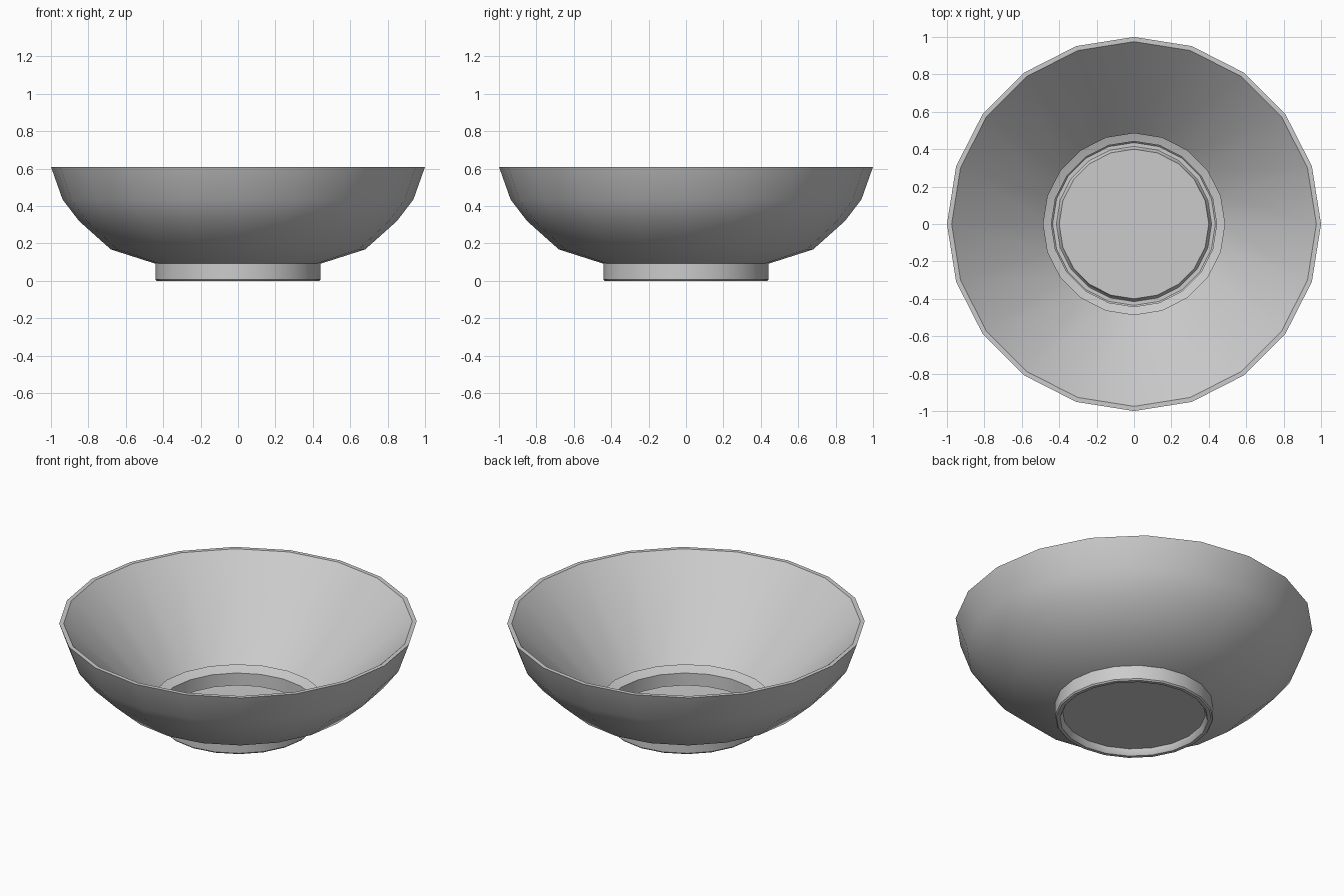
import bpy, bmesh, math

if "Cube" in bpy.data.objects:
    bpy.data.objects.remove(bpy.data.objects["Cube"])

SIDES = 20

# Lathe a radius/height profile around z
def lathe(name, profile):
    bm = bmesh.new()
    rings = []
    for r, z in profile:
        rings.append([bm.verts.new((r * math.cos(2 * math.pi * i / SIDES),
                                    r * math.sin(2 * math.pi * i / SIDES), z))
                      for i in range(SIDES)])
    for a, b in zip(rings, rings[1:]):
        for i in range(SIDES):
            j = (i + 1) % SIDES
            bm.faces.new((a[i], a[j], b[j], b[i]))
    # single-sheet floor, facing down like the rest of the underside
    bm.faces.new(rings[0][::-1])
    bm.normal_update()
    me = bpy.data.meshes.new(name)
    bm.to_mesh(me)
    bm.free()
    ob = bpy.data.objects.new(name, me)
    bpy.context.collection.objects.link(ob)
    bpy.context.view_layer.objects.active = ob
    ob.select_set(True)
    bpy.ops.object.shade_smooth_by_angle(angle=math.radians(30))
    return ob

underside = [(0.40, 0.038), (0.41, 0.005), (0.415, 0.0)]
foot = [(0.435, 0.0), (0.442, 0.008), (0.442, 0.092)]
outer_wall = [(0.68, 0.168), (0.85, 0.32), (0.938, 0.435), (1.0, 0.61)]
# straight conical inside, ending in an open edge above the foot
inner_wall = [(0.975, 0.61), (0.485, 0.123)]

lathe("bowl", underside + foot + outer_wall + inner_wall)
